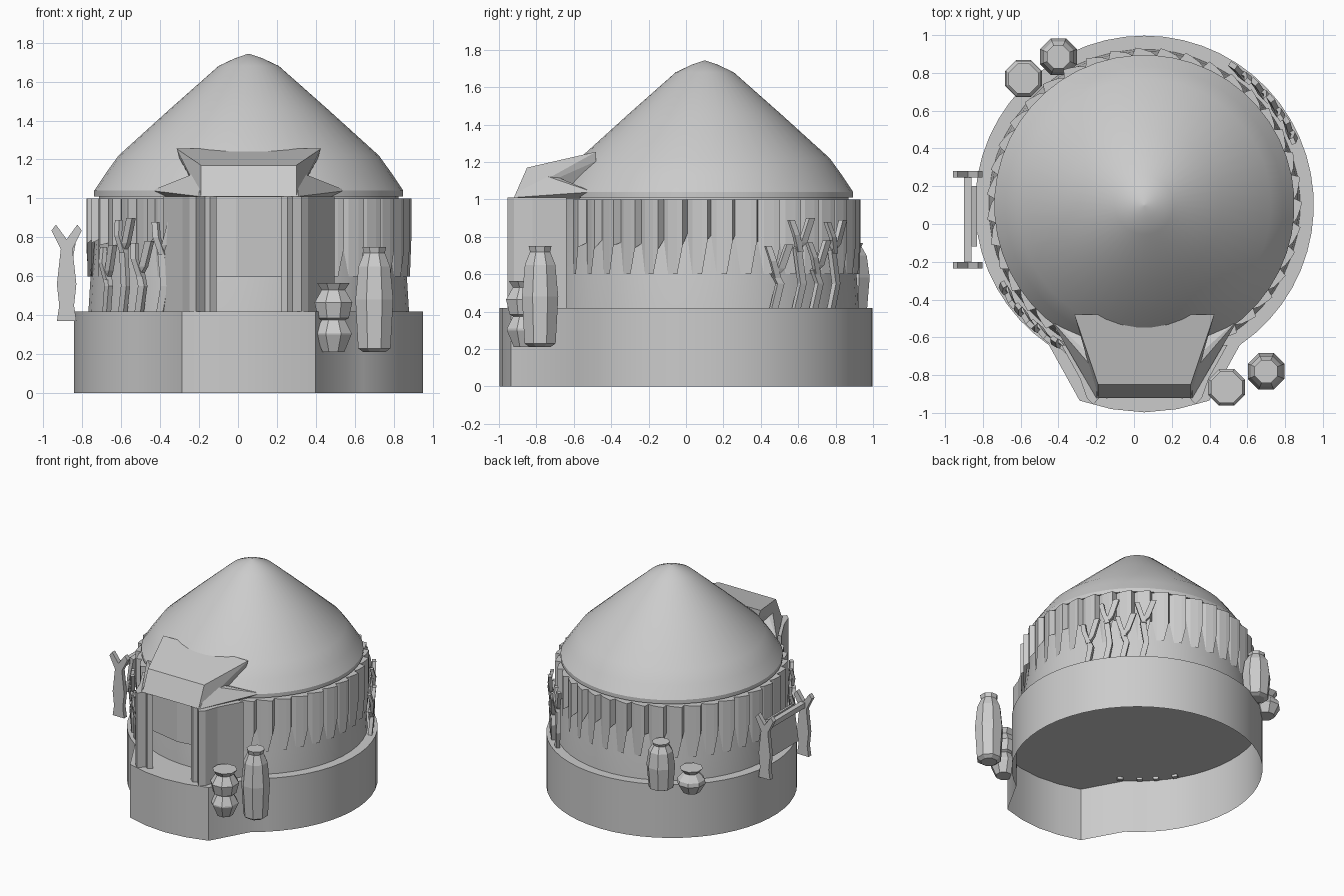
import bpy, bmesh, math, random
from mathutils import Vector

if "Cube" in bpy.data.objects:
    bpy.data.objects.remove(bpy.data.objects["Cube"])
random.seed(4)
CX, CY = 0.055, 0.10          # axis of the round hut


def make(name, verts, faces, smooth=False):
    me = bpy.data.meshes.new(name)
    me.from_pydata([tuple(v) for v in verts], [], faces)
    bm = bmesh.new()
    bm.from_mesh(me)
    bmesh.ops.recalc_face_normals(bm, faces=bm.faces)
    bm.to_mesh(me)
    bm.free()
    ob = bpy.data.objects.new(name, me)
    bpy.context.collection.objects.link(ob)
    if smooth:
        bpy.ops.object.select_all(action='DESELECT')
        ob.select_set(True)
        bpy.context.view_layer.objects.active = ob
        bpy.ops.object.shade_smooth_by_angle(angle=math.radians(30))
    return ob


def lathe(name, x, y, prof, n, smooth=False, caps=False):
    v = [(x + r * math.cos(2 * math.pi * (i + .5) / n), y + r * math.sin(2 * math.pi * (i + .5) / n), z)
         for r, z in prof for i in range(n)]
    f = [(j * n + i, j * n + (i + 1) % n, (j + 1) * n + (i + 1) % n, (j + 1) * n + i)
         for j in range(len(prof) - 1) for i in range(n)]
    if caps:
        f += [tuple(range(n)), tuple(range((len(prof) - 1) * n, len(prof) * n))]
    return make(name, v, f, smooth)


def prism(name, pts, direction, bottom=True, smooth=False):
    n = len(pts)
    v = [Vector(p) for p in pts]
    v += [p + Vector(direction) for p in v]
    f = [(i, (i + 1) % n, n + (i + 1) % n, n + i) for i in range(n)] + [tuple(range(n, 2 * n))]
    if bottom:
        f.append(tuple(range(n)))
    return make(name, v, f, smooth)


def hull(name, half):
    """Convex solid mirrored about the hut axis."""
    bm = bmesh.new()
    for x, y, z in half:
        for s in (-1, 1):
            bm.verts.new((CX + s * x, y, z))
    bmesh.ops.convex_hull(bm, input=bm.verts)
    bmesh.ops.dissolve_limit(bm, angle_limit=.02, verts=bm.verts, edges=bm.edges)
    me = bpy.data.meshes.new(name)
    bm.to_mesh(me)
    bm.free()
    ob = bpy.data.objects.new(name, me)
    bpy.context.collection.objects.link(ob)


def polar(a, r, z):
    return Vector((CX + r * math.cos(a), CY + r * math.sin(a), z))


# Open-bottomed platform with a porch bulge
a0, a1 = math.radians(-55.7), math.radians(235.7)
outline = [polar(a0 + (a1 - a0) * i / 44, .897, 0) for i in range(45)]
outline += [(CX + x, y, 0) for x, y in
            ((-.343, -.935), (-.175, -.98), (0, -.997), (.175, -.98), (.343, -.935))]
prism("platform", outline, (0, 0, .42), bottom=False, smooth=True)

# Round wall and thatched cone roof
lathe("round_wall", CX, CY, [(.825, .42), (.815, .58), (.77, 1.01)], 48, True)
lathe("roof", CX, CY, [(.74, 1.01), (.795, 1.01), (.795, 1.04), (.735, 1.13), (.67, 1.22), (.41, 1.455),
                       (.155, 1.68), (.07, 1.72), (.005, 1.742)], 48, True, True)

# Pleated fringe below the eaves, open at the porch
N = 40
start, span = math.radians(-62), math.radians(304)
teeth = int(N * span / (2 * math.pi))
step = span / teeth
v, f = [], []
for i in range(teeth):
    lift = random.uniform(-.03, .03)
    for t, r, z in ((0, .795, .79 + lift), (.22, .812, .60), (.62, .828, .60), (.85, .835, .76 + lift)):
        a = start + (i + t) * step
        v += [polar(a, .77, 1.0), polar(a, r, 1.0), polar(a, r, z)]
for k in range(len(v) // 3 - 1):
    b = 3 * k
    f += [(b, b + 1, b + 4, b + 3), (b + 1, b + 2, b + 5, b + 4)]
make("fringe", v, f)

# Plain door curtain, two flat panels
cols = [(-.27, -.69), (-.01, -.745), (.38, -.69)]
make("door_curtain", [(x, y, z) for x, y in cols for z in (.60, 1.01)], [(0, 1, 3, 2), (2, 3, 5, 4)])

# Porch side walls: splayed, with a folded jamb at the front
foot = [(.165, -.90), (.20, -.925), (.225, -.905), (.27, -.955), (.305, -.92), (.34, -.82),
        (.44, -.64), (.39, -.64), (.29, -.82), (.25, -.87)]
for side, s in (("left", -1), ("right", 1)):
    prism(side + "_porch_wall", [(CX + s * x, y, .42) for x, y in foot], (0, 0, .59))

# Porch canopy and its lower skirt
hull("porch_canopy", [(.245, -.92, 1.01), (.245, -.85, 1.17), (.37, -.48, 1.255),
                      (.355, -.48, 1.205), (.28, -.56, 1.12), (.25, -.60, 1.01)])
hull("porch_skirt", [(.255, -.92, 1.01), (.25, -.79, 1.14), (.28, -.70, 1.125), (.40, -.58, 1.045),
                     (.50, -.50, 1.04), (.42, -.57, 1.005)])

# Eight-sided jars
tall = [(.06, 0), (.09, .02), (.105, .27), (.088, .44), (.058, .51), (.066, .54)]
small = [(.06, 0), (.10, .09), (.10, .10), (.065, .165), (.085, .175), (.105, .255),
         (.065, .32), (.09, .355)]
pot = [(.065, 0), (.105, .07), (.10, .10), (.055, .15), (.085, .185)]
for name, x, y, z, prof, k in (("tall_jar", .70, -.78, .21, tall, 1), ("gourd_jar", .49, -.865, .21, small, 1),
                               ("rear_tall_jar", -.40, .885, .40, tall, .68), ("rear_pot", -.585, .77, .38, pot, 1)):
    lathe(name, x, y, [(r, z + h * k) for r, h in prof], 8, False, True)


# Forked branches leaning on the wall: u runs along the wall, z is height
def stick(name, ac, pts, w):
    v, n = [], len(pts)
    for u, z, out in pts:
        for du, dr in ((-w, -w * .7), (w, -w * .7), (w, w * .7), (-w, w * .7)):
            v.append(polar(ac + (u + du) / .86, .855 + out + dr, z))
    f = [(4 * j + i, 4 * j + (i + 1) % 4, 4 * j + 4 + (i + 1) % 4, 4 * j + 4 + i)
         for j in range(n - 1) for i in range(4)] + [(0, 1, 2, 3), tuple(range(4 * n - 4, 4 * n))]
    make(name, v, f)


for tag, angle in (("front", 226), ("rear", 40)):
    for j, (u, top) in enumerate(((-.20, .76), (-.06, .90), (.06, .78), (.20, .89))):
        a = math.radians(angle)
        fork = top - .13
        stick(f"{tag}_branch_{j}", a, [(u - .02, .40, 0), (u + .015, .55, .01), (u - .01, fork - .03, 0),
                                       (u + .02, fork, .01), (u + .065, top, .02)], .02)
        stick(f"{tag}_twig_{j}", a, [(u, fork - .05, .01), (u - .03, fork + .04, .02),
                                     (u - .05, top - .01, .0)], .017)

# Side rack: two forked posts, a crossbar and a hanging board
half = [(.05, .37), (.038, .45), (.05, .56), (.03, .74), (.078, .835), (.055, .865), (.0, .79)]
loop = half + [(-x, z) for x, z in half[-2::-1]]
for name, y in (("rack_post_front", -.235), ("rack_post_rear", .245)):
    prism(name, [(-.88 + x, y, z) for x, z in loop], (0, .035, 0))
prism("rack_bar", [(-.88 + x, -.23, .77 + z) for x, z in ((-.02, -.02), (.02, -.02), (.02, .02), (-.02, .02))],
      (0, .50, 0))
prism("rack_board", [(-.90, -.12, .52), (-.88, -.12, .52), (-.83, -.12, .79), (-.86, -.12, .80)], (0, .32, 0))
